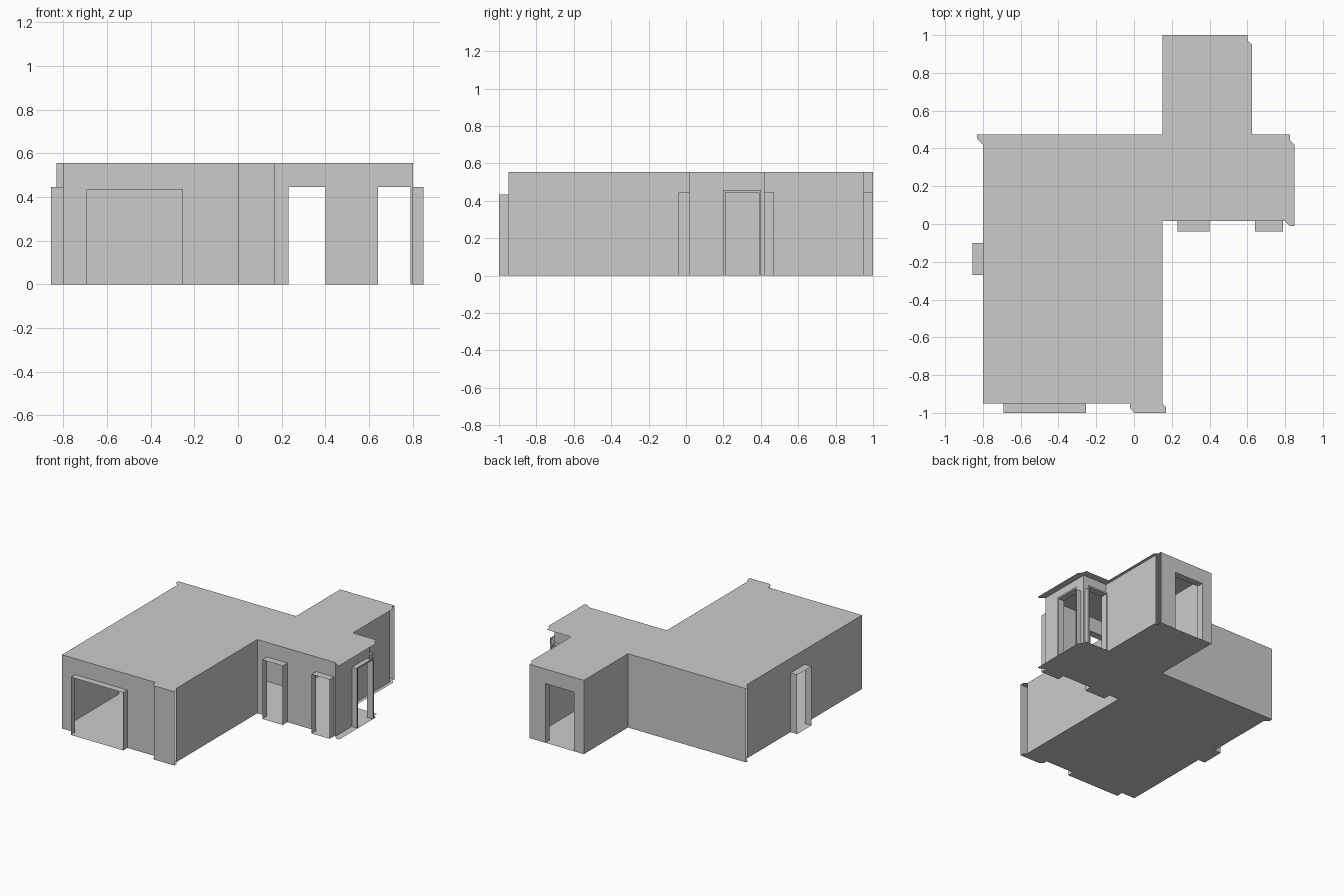
import bpy, bmesh
from mathutils import Vector

if "Cube" in bpy.data.objects:
    bpy.data.objects.remove(bpy.data.objects["Cube"])

H = 0.555        # ceiling height
DOOR_H = 0.445   # doorway height


def make(name, polys):
    """Thin-sheet object from a few polygons."""
    bm = bmesh.new()
    for poly in polys:
        bm.faces.new([bm.verts.new(p) for p in poly])
    bmesh.ops.remove_doubles(bm, verts=bm.verts, dist=1e-5)
    me = bpy.data.meshes.new(name)
    bm.to_mesh(me)
    bm.free()
    ob = bpy.data.objects.new(name, me)
    bpy.context.collection.objects.link(ob)
    return ob


def wall(name, p, q, doors=()):
    """Vertical sheet from p to q; doors are (start, end, height) along it."""
    p, q = Vector((*p, 0)), Vector((*q, 0))
    length, d = (q - p).length, (q - p).normalized()

    def panel(a, b, z0, z1):
        A, B = p + d * a, p + d * b
        return [(A.x, A.y, z0), (B.x, B.y, z0), (B.x, B.y, z1), (A.x, A.y, z1)]

    polys, at = [], 0
    for a, b, h in doors:
        polys += [panel(at, a, 0, H), panel(a, b, h, H)]
        at = b
    polys.append(panel(at, length, 0, H))
    make(name, polys)


def doorway(name, p, q, out, h=DOOR_H, trim=0.0, sill=True):
    """Reveal swept from the opening p-q along out, with an optional trim rim."""
    p, q, out = Vector((*p, 0)), Vector((*q, 0)), Vector((*out, 0))
    d = (q - p).normalized()
    up = Vector((0, 0, 1))

    def arch(grow, off):
        a, b = p - d * grow + off, q + d * grow + off
        return [a, a + up * (h + grow), b + up * (h + grow), b]

    def strip(r0, r1):
        return [[r0[i], r0[i + 1], r1[i + 1], r1[i]] for i in range(3)]

    zero = Vector((0, 0, 0))
    polys = strip(arch(0, zero), arch(0, out))
    if sill:
        polys.append([p, q, q + out, p + out])
    if trim:
        polys += strip(arch(0, out), arch(trim, out))
    make(name, polys)


# Floor and ceiling share one outline with small corner notches
outline = [(-0.80, -0.95), (-0.02, -0.95), (-0.02, -0.975), (0, -1), (0.17, -1),
           (0.17, -0.97), (0.15, -0.95), (0.15, 0.015), (0.80, 0.015), (0.825, -0.01),
           (0.85, -0.01), (0.85, 0.42), (0.825, 0.445), (0.825, 0.475), (0.624, 0.475),
           (0.624, 0.95), (0.60, 0.975), (0.60, 1), (0.15, 1), (0.15, 0.475),
           (-0.83, 0.475), (-0.83, 0.45), (-0.80, 0.42)]
make("floor", [[(x, y, 0) for x, y in outline]])
make("ceiling", [[(x, y, H) for x, y in outline]])

# Walls of the large room
wall("front_wall", (-0.80, -0.95), (0, -0.95), [(0.11, 0.545, 0.435)])
wall("front_corner_wall", (0, -1), (0.17, -1))
wall("large_room_right_wall", (0.15, -0.95), (0.15, 0.015))
wall("left_wall", (-0.80, -0.95), (-0.80, 0.42), [(0.68, 0.85, DOOR_H)])
wall("back_wall", (-0.83, 0.475), (0.15, 0.475))

# Walls of the side wing
wall("wing_front_wall", (0.15, 0.015), (0.80, 0.015),
     [(0.08, 0.25, DOOR_H), (0.49, 0.64, DOOR_H)])
wall("wing_end_wall", (0.80, 0.015), (0.80, 0.42), [(0.195, 0.375, DOOR_H)])
wall("wing_back_wall", (0.60, 0.42), (0.80, 0.42), [(0.04, 0.19, DOOR_H)])

# Walls of the rear hall
wall("hall_left_wall", (0.15, 0.475), (0.15, 1))
wall("hall_back_wall", (0.15, 1), (0.60, 1), [(0.08, 0.32, DOOR_H)])
wall("hall_right_wall", (0.60, 0.42), (0.60, 0.95))

# Doorway reveals
doorway("wide_front_doorway", (-0.69, -0.95), (-0.255, -0.95), (0, -0.05), h=0.435)
doorway("left_doorway", (-0.80, -0.27), (-0.80, -0.10), (-0.055, 0))
for i, (a, b) in enumerate([(0.23, 0.40), (0.64, 0.79)]):
    doorway(f"wing_front_doorway_{i + 1}", (a, 0.015), (b, 0.015), (0, -0.055))
doorway("wing_end_doorway", (0.80, 0.21), (0.80, 0.39), (0.05, 0), trim=0.012, sill=False)
doorway("wing_back_doorway", (0.64, 0.42), (0.79, 0.42), (0, 0.05), trim=0.012, sill=False)
doorway("hall_back_doorway", (0.23, 1), (0.47, 1), (0, -0.05), sill=False)
